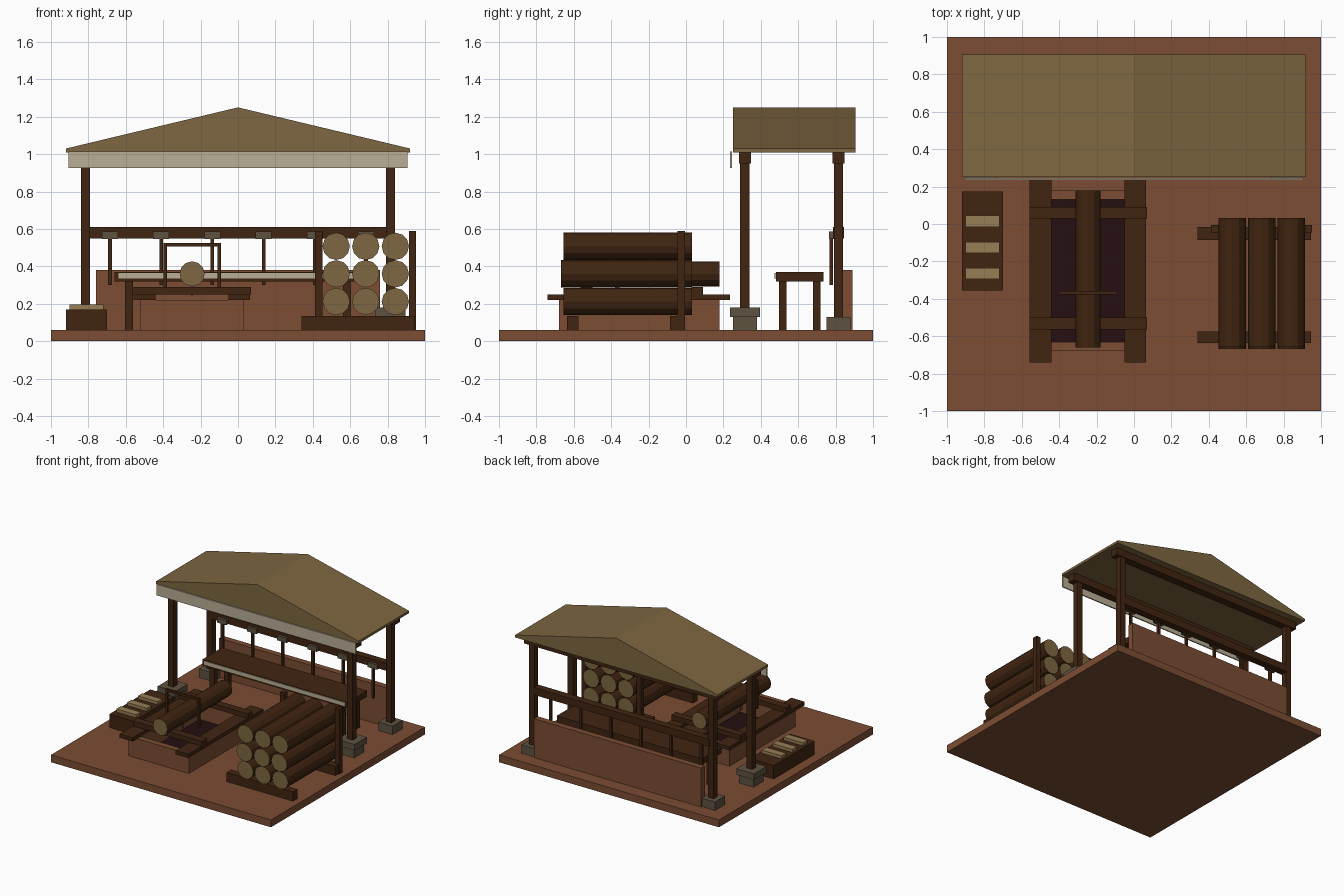
import bpy, bmesh, math
from mathutils import Matrix

if "Cube" in bpy.data.objects:
    bpy.data.objects.remove(bpy.data.objects["Cube"])


def material(name, rgb):
    m = bpy.data.materials.new(name)
    m.diffuse_color = (*rgb, 1)
    m.use_nodes = True
    m.node_tree.nodes["Principled BSDF"].inputs["Base Color"].default_value = m.diffuse_color
    return m


EARTH = material("red_earth", (0.20, 0.075, 0.033))
WOOD = material("dark_wood", (0.052, 0.018, 0.0055))
STRAW = material("straw_tan", (0.21, 0.134, 0.053))
CREAM = material("pale_cream", (0.49, 0.43, 0.30))
STONE = material("grey_stone", (0.11, 0.084, 0.051))
PIT = material("pit_black", (0.018, 0.0046, 0.0055))
PLANK = material("cut_plank", (0.31, 0.21, 0.09))


def finish(bm, name, mats):
    bmesh.ops.recalc_face_normals(bm, faces=bm.faces)
    me = bpy.data.meshes.new(name)
    bm.to_mesh(me)
    bm.free()
    for m in mats:
        me.materials.append(m)
    ob = bpy.data.objects.new(name, me)
    bpy.context.collection.objects.link(ob)
    return ob


def box(name, mat, x0, x1, y0, y1, z0, z1):
    bm = bmesh.new()
    bmesh.ops.create_cube(bm, size=1)
    bmesh.ops.scale(bm, vec=(x1 - x0, y1 - y0, z1 - z0), verts=bm.verts)
    bmesh.ops.translate(bm, vec=((x0 + x1) / 2, (y0 + y1) / 2, (z0 + z1) / 2), verts=bm.verts)
    return finish(bm, name, [mat])


def log(name, x, z, r, y0, y1):
    """Log along y: dark bark, tan cut ends."""
    bm = bmesh.new()
    bmesh.ops.create_cone(bm, cap_ends=True, segments=12, radius1=r, radius2=r, depth=y1 - y0,
                          matrix=Matrix.Translation((x, (y0 + y1) / 2, z)) @ Matrix.Rotation(math.pi / 2, 4, 'X'))
    for f in bm.faces:
        f.material_index = 1 if len(f.verts) > 4 else 0
    return finish(bm, name, [WOOD, STRAW])


# Ground slab
box("ground_slab", EARTH, -1, 1, -1, 1, 0, 0.06)

# Shelter roof: gable profile extruded front to back
bm = bmesh.new()
profile = [(-0.92, 1.01), (0.92, 1.01), (0.92, 1.03), (0, 1.25), (-0.92, 1.03)]
face = bm.faces.new([bm.verts.new((x, 0.25, z)) for x, z in profile])
ext = bmesh.ops.extrude_face_region(bm, geom=[face])
bmesh.ops.translate(bm, vec=(0, 0.655, 0), verts=[v for v in ext["geom"] if isinstance(v, bmesh.types.BMVert)])
finish(bm, "roof", [STRAW])
box("front_fascia", CREAM, -0.905, 0.905, 0.235, 0.245, 0.925, 1.015)

# Shelter posts, footings and top beams
for s, side in ((-1, "left"), (1, "right")):
    c = s * 0.815
    for y, row in ((0.315, "front"), (0.815, "back")):
        box(f"{row}_{side}_post", WOOD, c - 0.025, c + 0.025, y - 0.025, y + 0.025, 0.1, 0.96)
        box(f"{row}_{side}_footing", STONE, c - 0.065, c + 0.065, y - 0.065, y + 0.065, 0.06, 0.13)
    box(f"front_{side}_footing_cap", STONE, c - 0.08, c + 0.08, 0.235, 0.395, 0.13, 0.18)
for y, row in ((0.315, "front"), (0.815, "back")):
    box(f"{row}_top_beam", WOOD, -0.88, 0.88, y - 0.032, y + 0.032, 0.95, 1.01)

# Back wall, tool rail and hanging tools
box("back_wall", EARTH, -0.76, 0.76, 0.84, 0.89, 0.06, 0.38)
box("tool_rail", WOOD, -0.80, 0.80, 0.785, 0.845, 0.55, 0.61)
for i in range(6):
    x = -0.685 + i * 0.274
    box(f"tool_head_{i}", STONE, x - 0.043, x + 0.043, 0.765, 0.79, 0.547, 0.587)
    box(f"tool_handle_{i}", WOOD, x - 0.01, x + 0.01, 0.768, 0.787, 0.30, 0.55)

# Workbench
box("bench_top", WOOD, -0.66, 0.66, 0.48, 0.735, 0.32, 0.37)
box("bench_edge_strip", CREAM, -0.64, 0.64, 0.474, 0.48, 0.335, 0.365)
for s in (-1, 1):
    for y in (0.517, 0.70):
        box("bench_leg", WOOD, s * 0.583 - 0.022, s * 0.583 + 0.022, y - 0.02, y + 0.02, 0.06, 0.32)

# Saw pit: earth rim with dark floor
for name, b in (("left", (-0.52, -0.44, -0.68, 0.18)), ("right", (-0.05, 0.03, -0.68, 0.18)),
                ("front", (-0.44, -0.05, -0.68, -0.63)), ("back", (-0.44, -0.05, 0.13, 0.18))):
    box(f"pit_{name}_wall", EARTH, *b, 0.06, 0.22)
box("pit_floor", PIT, -0.44, -0.05, -0.63, 0.13, 0.06, 0.07)
for x0, x1 in ((-0.56, -0.44), (-0.05, 0.065)):
    box("pit_side_timber", WOOD, x0, x1, -0.74, 0.235, 0.22, 0.25)
for y0, y1 in ((-0.565, -0.50), (0.03, 0.09)):
    box("pit_cross_beam", WOOD, -0.56, 0.07, y0, y1, 0.25, 0.29)
log("pit_log", -0.245, 0.36, 0.067, -0.66, 0.18)

# Frame saw standing over the log
for x in (-0.388, -0.10):
    box("saw_upright", WOOD, x - 0.009, x + 0.009, -0.377, -0.358, 0.29, 0.51)
box("saw_top_bar", WOOD, -0.397, -0.091, -0.377, -0.358, 0.507, 0.526)
box("saw_blade", STONE, -0.248, -0.242, -0.38, -0.355, 0.24, 0.42)

# Log stack on bearers with end stakes
for r, (z, y0) in enumerate(((0.212, -0.655), (0.36, -0.667), (0.507, -0.655))):
    for c, x in enumerate((0.525, 0.683, 0.841)):
        log(f"stack_log_{r}_{c}", x, z, 0.073, y0, 0.032)
for y0, y1 in ((-0.635, -0.575), (-0.085, -0.015)):
    box("stack_bearer", WOOD, 0.34, 0.945, y0, y1, 0.06, 0.135)
for x in (0.433, 0.933):
    box("stack_stake", WOOD, x - 0.02, x + 0.02, -0.045, -0.005, 0.06, 0.59)

# Low plank stand
box("plank_stand", WOOD, -0.92, -0.70, -0.355, 0.175, 0.06, 0.17)
for i in range(3):
    y = -0.265 + i * 0.14
    box(f"cut_plank_{i}", PLANK, -0.90, -0.72, y - 0.03, y + 0.03, 0.17, 0.195)
